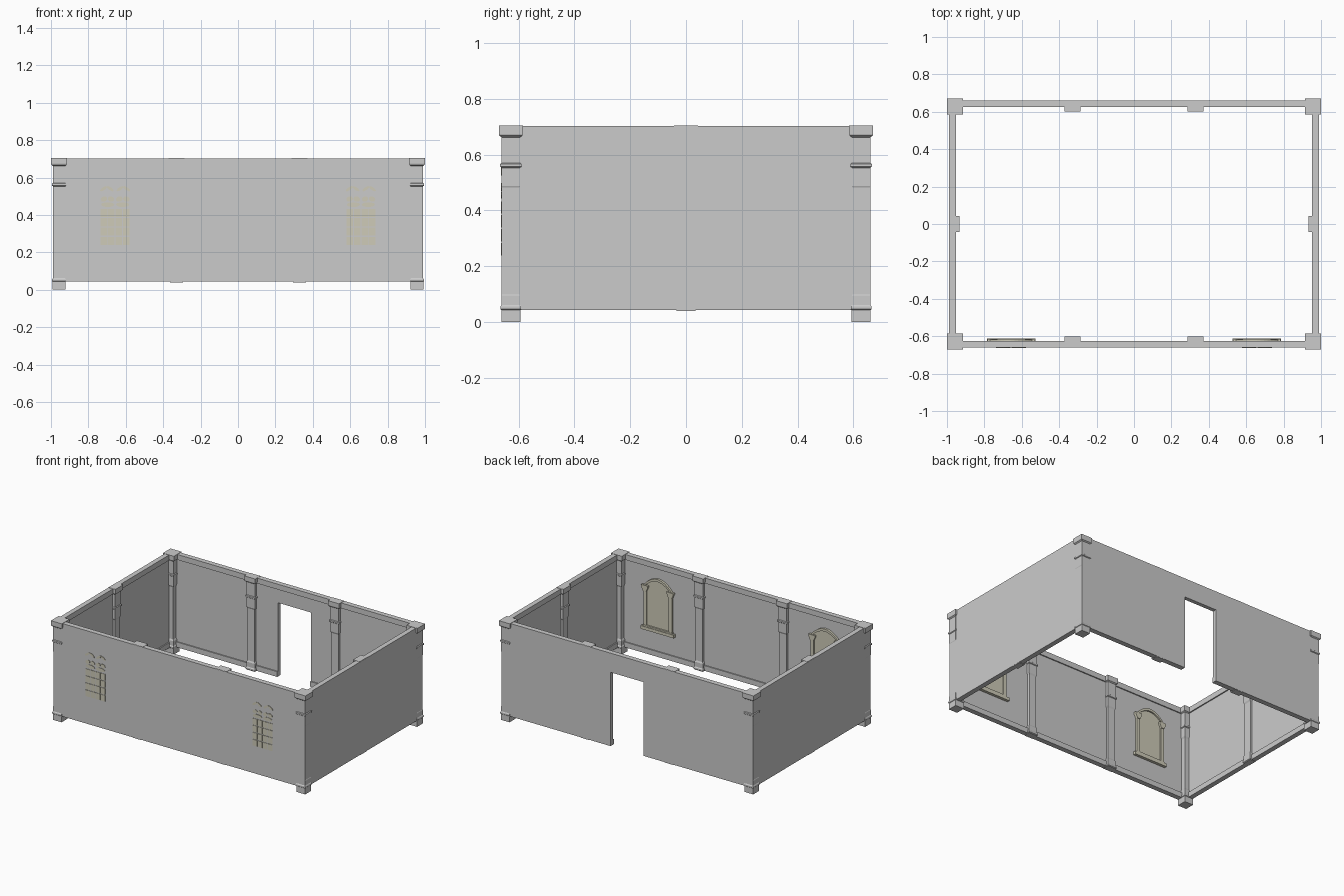
import bpy, bmesh, math
from mathutils import Vector

if "Cube" in bpy.data.objects:
    bpy.data.objects.remove(bpy.data.objects["Cube"])

BOT, TOP = 0.043, 0.703
OX, OY = 0.988, 0.661      # outer wall faces
IX, IY = 0.961, 0.633      # inner wall faces
TX, TY = 0.953, 0.625      # inner faces of the cornice and skirting
WIN_X = 0.657

tan = bpy.data.materials.new("window_tan")
tan.diffuse_color = (0.62, 0.60, 0.48, 1)
tan.use_nodes = True
tan.node_tree.nodes["Principled BSDF"].inputs["Base Color"].default_value = tan.diffuse_color


def finish(name, bm, mat=None):
    bmesh.ops.recalc_face_normals(bm, faces=bm.faces)
    me = bpy.data.meshes.new(name)
    bm.to_mesh(me)
    bm.free()
    ob = bpy.data.objects.new(name, me)
    bpy.context.collection.objects.link(ob)
    if mat:
        me.materials.append(mat)
    return ob


def add_box(bm, x0, x1, y0, y1, z0, z1):
    vs = bmesh.ops.create_cube(bm, size=1)["verts"]
    for v in vs:
        v.co = Vector(((x0 + x1) / 2 + v.co.x * (x1 - x0),
                       (y0 + y1) / 2 + v.co.y * (y1 - y0),
                       (z0 + z1) / 2 + v.co.z * (z1 - z0)))


def add_prism(bm, outline, y0, y1):
    """Extrude an x-z outline from y0 to y1."""
    f = bm.faces.new([bm.verts.new((x, y0, z)) for x, z in outline])
    ext = bmesh.ops.extrude_face_region(bm, geom=[f])["geom"]
    for v in ext:
        if isinstance(v, bmesh.types.BMVert):
            v.co.y = y1


def add_column(bm, cx, cy, rows, limit_x=9, limit_y=9):
    """Loft square sections (z, half width), held inside the outer wall faces."""
    rings = []
    for z, h in rows:
        ring = []
        for sx, sy in ((-1, -1), (1, -1), (1, 1), (-1, 1)):
            x = max(-limit_x, min(limit_x, cx + sx * h))
            y = max(-limit_y, min(limit_y, cy + sy * h))
            ring.append(bm.verts.new((x, y, z)))
        rings.append(ring)
    for a, b in zip(rings, rings[1:]):
        for i in range(4):
            j = (i + 1) % 4
            bm.faces.new((a[i], a[j], b[j], b[i]))
    bm.faces.new(rings[0][::-1])
    bm.faces.new(rings[-1])


# Walls with a cornice and skirting; the back wall is split by a doorway
def wall_run(name, x0, x1, side, z0=BOT, z1=TOP, skirting=True):
    bm = bmesh.new()
    add_box(bm, x0, x1, *sorted((side * IY, side * OY)), z0, z1)
    trims = [(0.665, TOP)] + ([(BOT, 0.08)] if skirting else [])
    for a, b in trims:
        add_box(bm, x0, x1, *sorted((side * TY, side * IY)), a, b)
    finish(name, bm)


wall_run("front_wall", -OX, OX, -1)
wall_run("back_wall_left", -OX, -0.13, 1)
wall_run("back_wall_right", 0.13, OX, 1)
wall_run("door_header", -0.13, 0.13, 1, z0=0.567, skirting=False)

for s, name in ((-1, "left_wall"), (1, "right_wall")):
    bm = bmesh.new()
    add_box(bm, *sorted((s * IX, s * OX)), -IY, IY, BOT, TOP)
    for a, b in ((0.665, TOP), (BOT, 0.08)):
        add_box(bm, *sorted((s * TX, s * IX)), -TY, TY, a, b)
    finish(name, bm)

# Columns: shared moulded profile as (z, half width)
shaft = [(0.043, 0.034), (0.046, 0.037), (0.056, 0.037), (0.062, 0.033),
         (0.095, 0.033), (0.105, 0.028), (0.475, 0.028), (0.487, 0.033),
         (0.553, 0.033), (0.557, 0.038), (0.567, 0.038), (0.571, 0.033),
         (0.662, 0.033), (0.668, 0.041), (0.675, 0.043), (0.705, 0.043)]

for sx, nx in ((-1, "left"), (1, "right")):
    for sy, ny in ((-1, "front"), (1, "back")):
        bm = bmesh.new()
        add_column(bm, sx * 0.957, sy * 0.628, [(0, 0.034)] + shaft)
        finish(f"{ny}_{nx}_corner_column", bm)
        bm = bmesh.new()
        add_column(bm, sx * 0.329, sy * 0.645, [(0.04, 0.034)] + shaft, limit_y=0.66)
        finish(f"{ny}_{nx}_pilaster", bm)
    bm = bmesh.new()
    add_column(bm, sx * 0.976, 0, [(0.04, 0.034)] + shaft, limit_x=0.987)
    finish(f"{nx}_side_pilaster", bm)


# Windows: framed panel inside, small panes showing on the outer face
def arch(cx, half, z0, zs, rise, n=12):
    pts = [(cx - half, z0), (cx + half, z0)]
    for i in range(n + 1):
        t = 1 - 2 * i / n
        pts.append((cx + half * t, zs + rise * (1 - t * t)))
    return pts


for s, name in ((-1, "left"), (1, "right")):
    cx = s * WIN_X
    bm = bmesh.new()
    add_prism(bm, arch(cx, 0.1, 0.225, 0.53, 0.05), -0.64, -0.628)
    finish(f"{name}_window_panel", bm, tan)

    bm = bmesh.new()
    add_box(bm, cx - 0.13, cx + 0.13, -0.64, -0.613, 0.215, 0.237)
    add_box(bm, cx - 0.115, cx + 0.115, -0.64, -0.617, 0.237, 0.247)
    for k in (-1, 1):
        px = cx + k * 0.1
        add_box(bm, px - 0.012, px + 0.012, -0.64, -0.619, 0.247, 0.49)
        add_prism(bm, [(px - 0.012, 0.488), (px + 0.012, 0.488),
                       (px + 0.026, 0.518), (px + 0.026, 0.53),
                       (px - 0.026, 0.53), (px - 0.026, 0.518)], -0.64, -0.614)
    outer = arch(cx, 0.112, 0, 0.53, 0.066)[2:]
    inner = arch(cx, 0.096, 0, 0.53, 0.048)[2:]
    for i in range(len(outer) - 1):
        add_prism(bm, [outer[i], outer[i + 1], inner[i + 1], inner[i]], -0.64, -0.618)
    bmesh.ops.remove_doubles(bm, verts=bm.verts, dist=1e-5)
    finish(f"{name}_window_frame", bm, tan)

    bm = bmesh.new()
    for r in range(4):
        for c in range(4):
            x, z = cx - 0.06 + 0.04 * c, 0.261 + 0.05 * r
            add_box(bm, x - 0.018, x + 0.018, -0.664, -0.655, z - 0.022, z + 0.022)
    # Tracery: (offset, height, half length, half height, tilt)
    for dx, z, a, b, tilt in ((0.04, 0.455, 0.036, 0.013, 0), (0.022, 0.485, 0.018, 0.014, 0.3),
                              (0.06, 0.485, 0.018, 0.014, -0.3), (0.026, 0.54, 0.022, 0.008, 0.6),
                              (0.062, 0.54, 0.022, 0.008, -0.6)):
        for k in (-1, 1):
            pts = []
            for i in range(10):
                t = math.tau * i / 10
                u, w = a * math.cos(t), b * math.sin(t)
                pts.append((cx + k * (dx + u * math.cos(tilt) - w * math.sin(tilt)),
                            z + u * math.sin(tilt) + w * math.cos(tilt)))
            add_prism(bm, pts, -0.664, -0.655)
    finish(f"{name}_window_panes", bm, tan)
